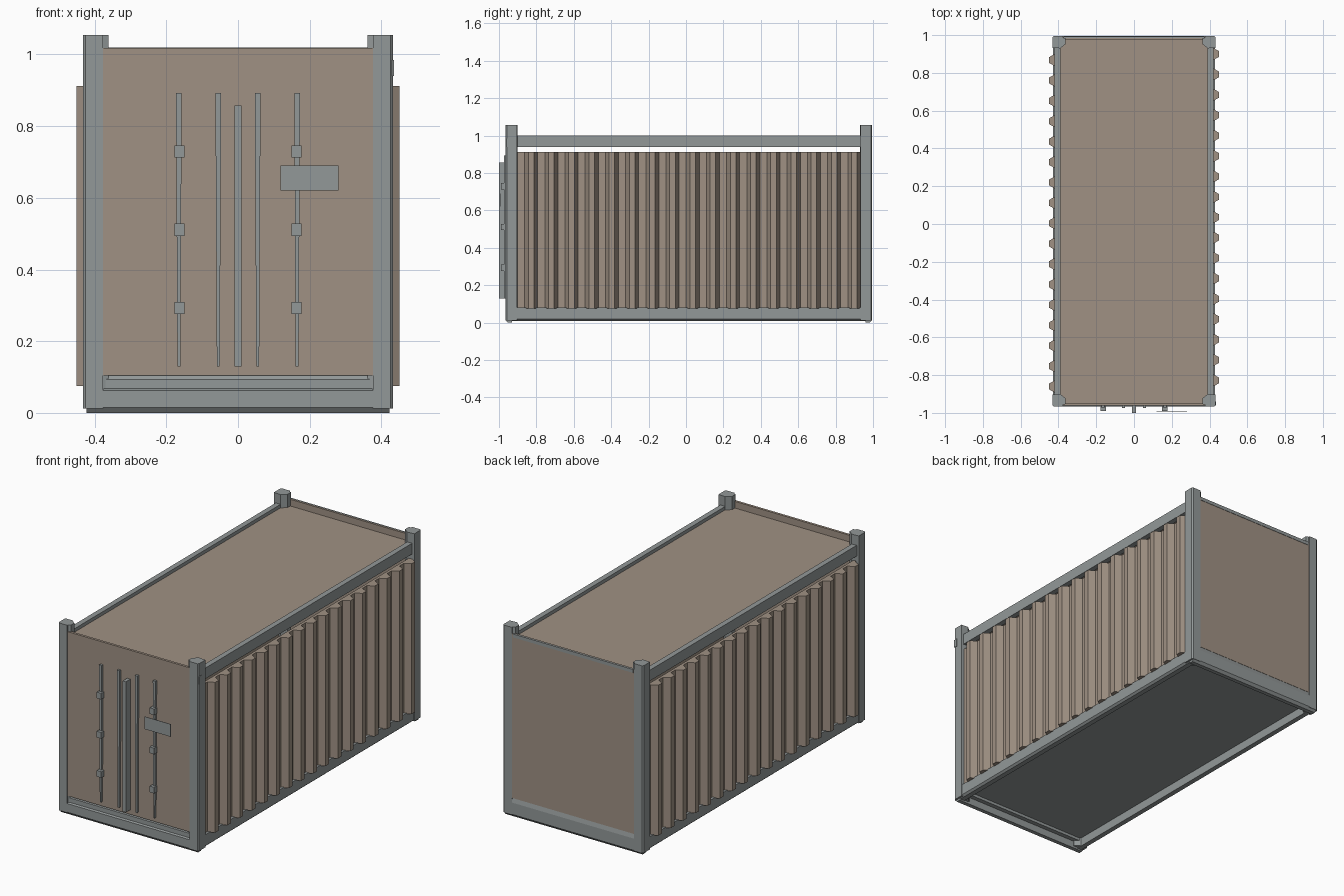
import bpy, bmesh

cube = bpy.data.objects.get("Cube")
if cube:
    bpy.data.objects.remove(cube, do_unlink=True)


def material(name, rgb):
    m = bpy.data.materials.new(name)
    m.use_nodes = True
    m.diffuse_color = (*rgb, 1)
    m.node_tree.nodes["Principled BSDF"].inputs["Base Color"].default_value = (*rgb, 1)
    return m


BROWN = material("brown panel", (0.35, 0.285, 0.23))
GREY = material("grey steel", (0.29, 0.315, 0.315))


def prism(name, points, low, high, mat, axis="z"):
    """Extrude a closed profile: (x, y) along z, (x, z) along y or (y, z) along x."""
    place = {"z": lambda a, b, c: (a, b, c),
             "y": lambda a, b, c: (a, c, b),
             "x": lambda a, b, c: (c, a, b)}[axis]
    bm = bmesh.new()
    rings = [[bm.verts.new(place(a, b, c)) for a, b in points] for c in (low, high)]
    n = len(points)
    for ring in rings:
        bm.faces.new(ring)
    for i in range(n):
        j = (i + 1) % n
        bm.faces.new((rings[0][i], rings[0][j], rings[1][j], rings[1][i]))
    bmesh.ops.recalc_face_normals(bm, faces=bm.faces)
    mesh = bpy.data.meshes.new(name)
    bm.to_mesh(mesh)
    bm.free()
    mesh.materials.append(mat)
    obj = bpy.data.objects.new(name, mesh)
    bpy.context.collection.objects.link(obj)
    return obj


def box(name, x, y, z, mat):
    return prism(name, [(x[0], y[0]), (x[1], y[0]), (x[1], y[1]), (x[0], y[1])], *z, mat)


FRONT, BACK = -0.965, 0.995
SIDES = (("left", 1), ("right", -1))
ENDS = (("front", FRONT, 1), ("back", BACK, -1))

# Corner posts, the inner corner cut back behind the end panels
post = [(0.376, 0), (0.425, 0), (0.432, 0.007), (0.432, 0.062),
        (0.39, 0.065), (0.362, 0.042), (0.362, 0.012), (0.376, 0.008)]
for side, s in SIDES:
    for end, y, d in ENDS:
        prism(f"{end}_{side}_post", [(s * a, y + d * b) for a, b in post], 0.012, 1.055, GREY)

# Corrugated side walls: one trapezoid fold repeated along the length
PITCH, FOLDS = 0.108, 17
fold = [(-0.035, 0.415), (-0.015, 0.45), (0.015, 0.45), (0.035, 0.415)]
for side, s in SIDES:
    middle = 0.02 + s * 0.016
    outline = [(s * 0.40, -0.91), (s * 0.415, -0.91)]
    for k in range(FOLDS):
        centre = middle + (k - FOLDS // 2) * PITCH
        outline += [(s * x, centre + y) for y, x in fold]
    outline += [(s * 0.415, 0.94), (s * 0.40, 0.94)]
    prism(f"{side}_wall", outline, 0.075, 0.912, BROWN)

# Long rails along the top and bottom of each side
top_rail = [(0.39, 0.94), (0.42, 0.94), (0.42, 1.0), (0.39, 1.0)]
bottom_rail = [(0.39, 0.008), (0.418, 0.008), (0.429, 0.018), (0.429, 0.08), (0.39, 0.08)]
for side, s in SIDES:
    for name, shape in (("top_rail", top_rail), ("bottom_rail", bottom_rail)):
        prism(f"{side}_{name}", [(s * a, b) for a, b in shape], -0.93, 0.96, GREY, "y")

# End beams: stepped on the door side, plain at the back, both with an inner ledge
inner = [(0.06, 0.106), (0.06, 0.04), (0.035, 0.04), (0.035, 0), (0.012, 0), (0, 0.015)]
outer = {"front": [(0, 0.063), (0.01, 0.068), (0.01, 0.093), (0.02, 0.106)],
         "back": [(0, 0.08), (0.006, 0.106)]}
for end, y, d in ENDS:
    prism(f"{end}_bottom_beam", [(y + d * a, b) for a, b in inner + outer[end]],
          -0.422, 0.422, GREY, "x")

# End panels, roof sheet and recessed floor
for end, y, d in ENDS:
    box(f"{end}_panel", (-0.38, 0.38), sorted((y + d * 0.004, y + d * 0.018)),
        (0.104, 1.018), BROWN)
box("back_top_strip", (-0.37, 0.37), (0.985, 0.993), (1.0, 1.019), GREY)
box("roof", (-0.395, 0.395), (-0.95, 0.98), (0.966, 0.981), BROWN)
box("floor", (-0.40, 0.40), (-0.94, 0.97), (0.056, 0.075), GREY)

# Door locking rods, narrowing towards the bottom
half = ((-0.004, 0.13), (0.004, 0.13), (0.008, 0.893), (-0.008, 0.893))
for i, x in enumerate((-0.165, -0.055, 0.055, 0.165)):
    prism(f"locking_rod_{i + 1}", [(x + a, z) for a, z in half], -0.974, -0.955, GREY, "y")

# Clamps on the outer rods, centre strip and raised door plate
for side, s in SIDES:
    for i in range(3):
        z = 0.293 + i * 0.218
        box(f"{side}_rod_clamp_{i + 1}", (s * 0.163 - 0.014, s * 0.163 + 0.014),
            (-0.99, -0.965), (z - 0.017, z + 0.017), GREY)
box("door_centre_strip", (-0.01, 0.01), (-1.0, -0.955), (0.13, 0.857), GREY)
box("door_plate", (0.118, 0.28), (-0.992, -0.99), (0.62, 0.69), GREY)

# Small bracket on the front left post
box("post_bracket", (0.42, 0.435), (-0.96, -0.94), (0.94, 0.985), GREY)
